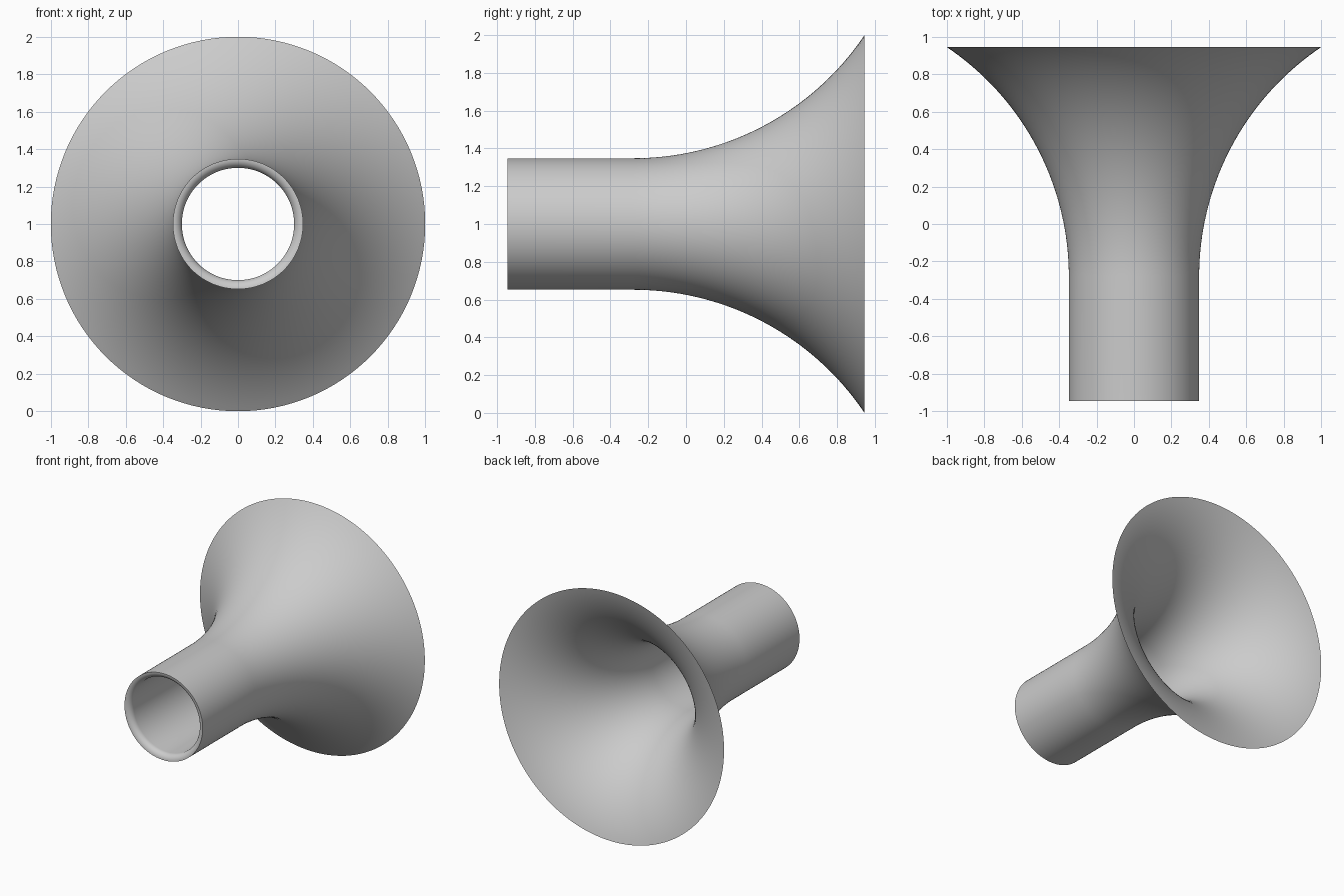
import bpy, bmesh, math
from mathutils import Matrix, Vector

cube = bpy.data.objects.get("Cube")
if cube:
    bpy.data.objects.remove(cube, do_unlink=True)

SEGMENTS = 128
HALF = 0.945          # half of the length along y
OUTER, BORE = 0.348, 0.3

grey = bpy.data.materials.new("plain grey")
grey.use_nodes = True
grey.diffuse_color = (0.6, 0.6, 0.6, 1)
grey.node_tree.nodes["Principled BSDF"].inputs["Base Color"].default_value = (0.6, 0.6, 0.6, 1)


def flare(start_radius, start_y, steps=40):
    """Arc that leaves the tube tangentially and ends at the rim, as (radius, y)."""
    dy, dr = HALF - start_y, 1 - start_radius
    arc = (dy * dy + dr * dr) / (2 * dr)
    end = 2 * math.atan2(dr, dy)
    return [(start_radius + arc * (1 - math.cos(end * i / steps)),
             start_y + arc * math.sin(end * i / steps)) for i in range(steps + 1)]


# Closed wall section: outer tube and flare, sharp rim, inner flare and bore, rounded mouth
wall = OUTER - BORE
mouth = [(OUTER - wall * math.sin(a), -HALF + wall * (1 - math.cos(a)))
         for a in (math.pi / 2 * i / 8 for i in range(8, 0, -1))]
profile = [(OUTER, -HALF)] + flare(OUTER, -0.28) + flare(BORE, 0.0)[-2::-1] + mouth

# Turn the section around the y axis
bm = bmesh.new()
verts = [bm.verts.new((r, y, 0)) for r, y in profile]
edges = [bm.edges.new((a, b)) for a, b in zip(verts, verts[1:] + verts[:1])]
bmesh.ops.spin(bm, geom=verts + edges, cent=(0, 0, 0), axis=(0, 1, 0),
               angle=math.tau, steps=SEGMENTS, use_merge=True)
bmesh.ops.remove_doubles(bm, verts=bm.verts, dist=0.00001)
bmesh.ops.recalc_face_normals(bm, faces=bm.faces)
bmesh.ops.transform(bm, matrix=Matrix.Translation(Vector((0, 0, 1))), verts=bm.verts)

mesh = bpy.data.meshes.new("flared_tube")
bm.to_mesh(mesh)
bm.free()
mesh.materials.append(grey)
horn = bpy.data.objects.new("flared_tube", mesh)
bpy.context.collection.objects.link(horn)

# Smooth surfaces with crisp edges at the rim and mouth
bpy.ops.object.select_all(action='DESELECT')
horn.select_set(True)
bpy.context.view_layer.objects.active = horn
bpy.ops.object.shade_smooth_by_angle(angle=math.radians(35))
